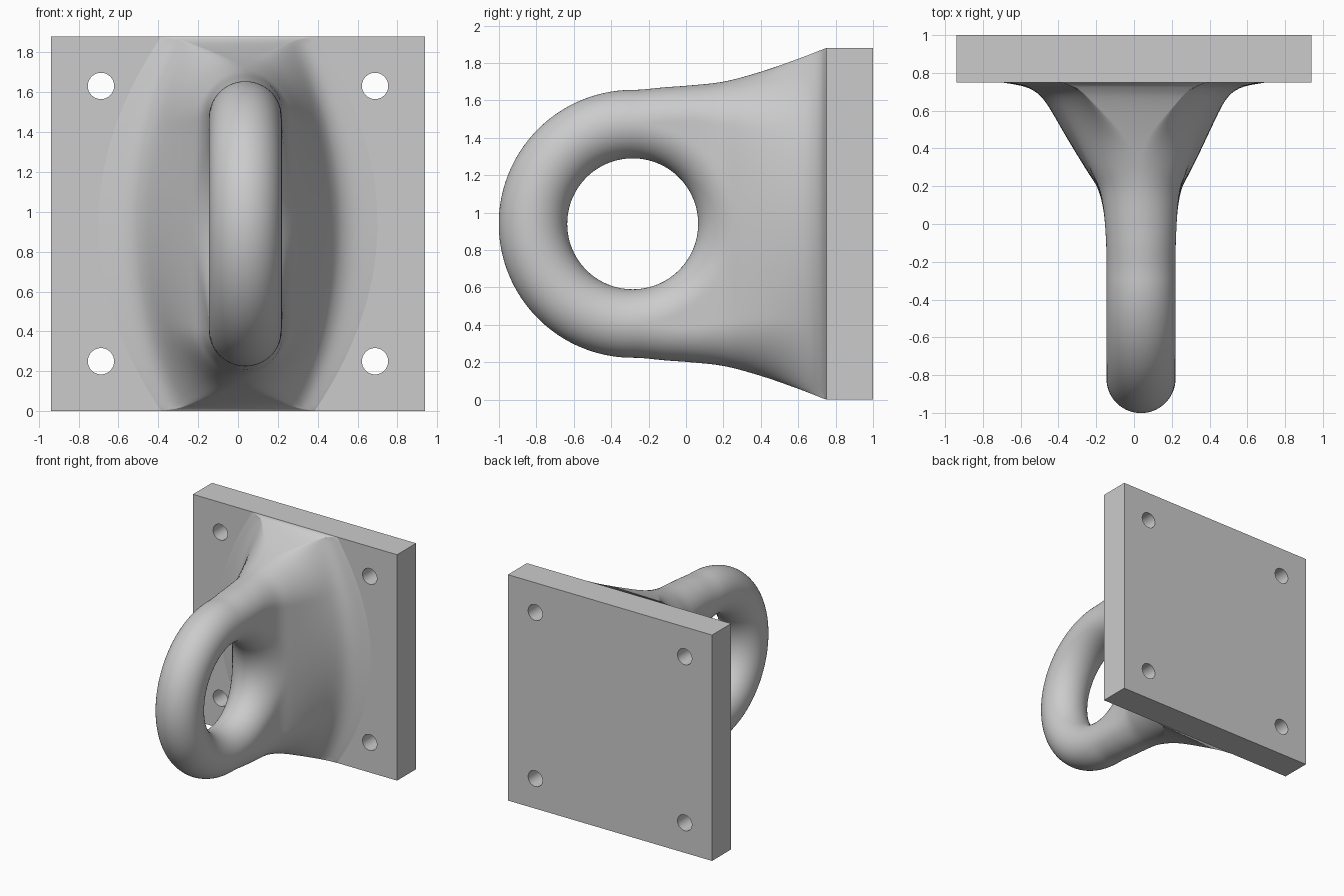
import bpy, bmesh, math

if "Cube" in bpy.data.objects:
    bpy.data.objects.remove(bpy.data.objects["Cube"])

CY, CZ = -0.285, 0.94        # centre of the eye
R_IN, TUBE = 0.35, 0.183     # eye radius and tube radius
R_OUT = R_IN + 2 * TUBE
PLATE_Y = 0.75

HEIGHT = [(-0.285, 0.716), (-0.1, 0.731), (0, 0.738), (0.2, 0.76),
          (0.4, 0.813), (0.6, 0.882), (0.75, 0.94)]
WIDTH = [(-0.285, 0.183), (-0.15, 0.183), (0, 0.19), (0.1, 0.203), (0.2, 0.23),
         (0.3, 0.285), (0.4, 0.34), (0.5, 0.393), (0.6, 0.446),
         (0.66, 0.484), (0.7, 0.525), (0.73, 0.59), (0.75, 0.70)]
OFFSET = [(-0.285, 0.037), (0, 0.036), (0.2, 0.03), (0.5, 0.012), (0.75, 0)]


def curve(points, t):
    """Smooth (cubic Hermite) interpolation through points."""
    n = len(points)
    if t <= points[0][0]:
        return points[0][1]
    if t >= points[-1][0]:
        return points[-1][1]
    i = max(k for k in range(n - 1) if points[k][0] <= t)

    def slope(k):
        a, b = points[max(k - 1, 0)], points[min(k + 1, n - 1)]
        return 0 if k == 0 else (b[1] - a[1]) / (b[0] - a[0])
    (x0, y0), (x1, y1) = points[i], points[i + 1]
    d = x1 - x0
    u = (t - x0) / d
    return ((1 + 2 * u) * (1 - u) ** 2 * y0 + u * (1 - u) ** 2 * d * slope(i)
            + u * u * (3 - 2 * u) * y1 + u * u * (u - 1) * d * slope(i + 1))


def quarter_round(distance, radius):
    q = min(max(distance / radius, 0), 1)
    return math.sqrt(max(0, 1 - (1 - q) ** 2))


def half_thickness(y, z):
    dist = math.hypot(y - CY, z)
    h = curve(HEIGHT, y)
    s = min(max((y + 0.05) / (PLATE_Y + 0.05), 0), 1)
    s = s * s * (3 - 2 * s)
    gap = R_OUT - dist if y < CY else h - abs(z)
    rim = quarter_round(gap, TUBE + 0.2 * s)
    flare = s ** 4
    return (curve(WIDTH, y) * (1 - 0.45 * s * (z / h) ** 2)
            * ((1 - flare) * rim + flare) * quarter_round(dist - R_IN, TUBE))


# Mounting plate with four screw holes
bpy.ops.mesh.primitive_cube_add(size=1, location=(0, 0.875, 0.94))
plate = bpy.context.object
plate.name = "mounting_plate"
plate.scale = (1.88, 0.25, 1.88)
bpy.ops.object.transform_apply(location=False, rotation=False, scale=True)
for x in (-0.688, 0.688):
    for z in (0.25, 1.632):
        bpy.ops.mesh.primitive_cylinder_add(vertices=48, radius=0.066, depth=0.6,
                                            location=(x, 0.875, z),
                                            rotation=(math.pi / 2, 0, 0))
        cutter = bpy.context.object
        cutter.name = "screw_hole_cutter"
        cutter.hide_render = True
        mod = plate.modifiers.new("screw_hole", 'BOOLEAN')
        mod.object = cutter
        mod.solver = 'EXACT'
        bpy.context.view_layer.objects.active = plate
        bpy.ops.object.modifier_apply(modifier=mod.name)
        bpy.data.objects.remove(cutter)
bpy.ops.object.select_all(action='DESELECT')
plate.select_set(True)
bpy.ops.object.shade_smooth_by_angle(angle=math.radians(30))

# Side outline of the eye: front arc, flared edges, plate contact (z from centre)
top = []
for i in range(40):
    a = math.pi - math.pi / 2 * i / 40
    top.append((CY + R_OUT * math.cos(a), R_OUT * math.sin(a)))
for i in range(40):
    y = CY + (PLATE_Y - CY) * i / 40
    top.append((y, curve(HEIGHT, y)))
for i in range(33):
    top.append((PLATE_Y, 0.94 * (1 - i / 32)))
outline = top + [(y, -z) for y, z in reversed(top[1:-1])]

# Eye lug: rays from the eye to the outline, raised on both sides
STEPS = 44
bm = bmesh.new()
sides = []
for sign in (1, -1):
    grid = []
    for oy, oz in outline:
        length = math.hypot(oy - CY, oz)
        dy, dz = (oy - CY) / length, oz / length
        row = []
        for k in range(STEPS + 1):
            d = R_IN + (length - R_IN) * (1 - math.cos(math.pi * k / STEPS)) / 2
            y, z = CY + dy * d, dz * d
            x = curve(OFFSET, y) + sign * half_thickness(y, z)
            row.append(bm.verts.new((x, y, z + CZ)))
        grid.append(row)
    sides.append(grid)
    for i in range(len(grid)):
        a, b = grid[i - 1], grid[i]
        for k in range(STEPS):
            bm.faces.new((a[k], a[k + 1], b[k + 1], b[k]))
for i in range(len(outline)):
    r, l = sides
    bm.faces.new((r[i - 1][-1], l[i - 1][-1], l[i][-1], r[i][-1]))
bmesh.ops.remove_doubles(bm, verts=bm.verts, dist=0.0002)
bmesh.ops.recalc_face_normals(bm, faces=bm.faces)
mesh = bpy.data.meshes.new("eye_lug")
bm.to_mesh(mesh)
bm.free()
lug = bpy.data.objects.new("eye_lug", mesh)
bpy.context.collection.objects.link(lug)
bpy.ops.object.select_all(action='DESELECT')
lug.select_set(True)
bpy.context.view_layer.objects.active = lug
bpy.ops.object.shade_smooth_by_angle(angle=math.radians(50))
